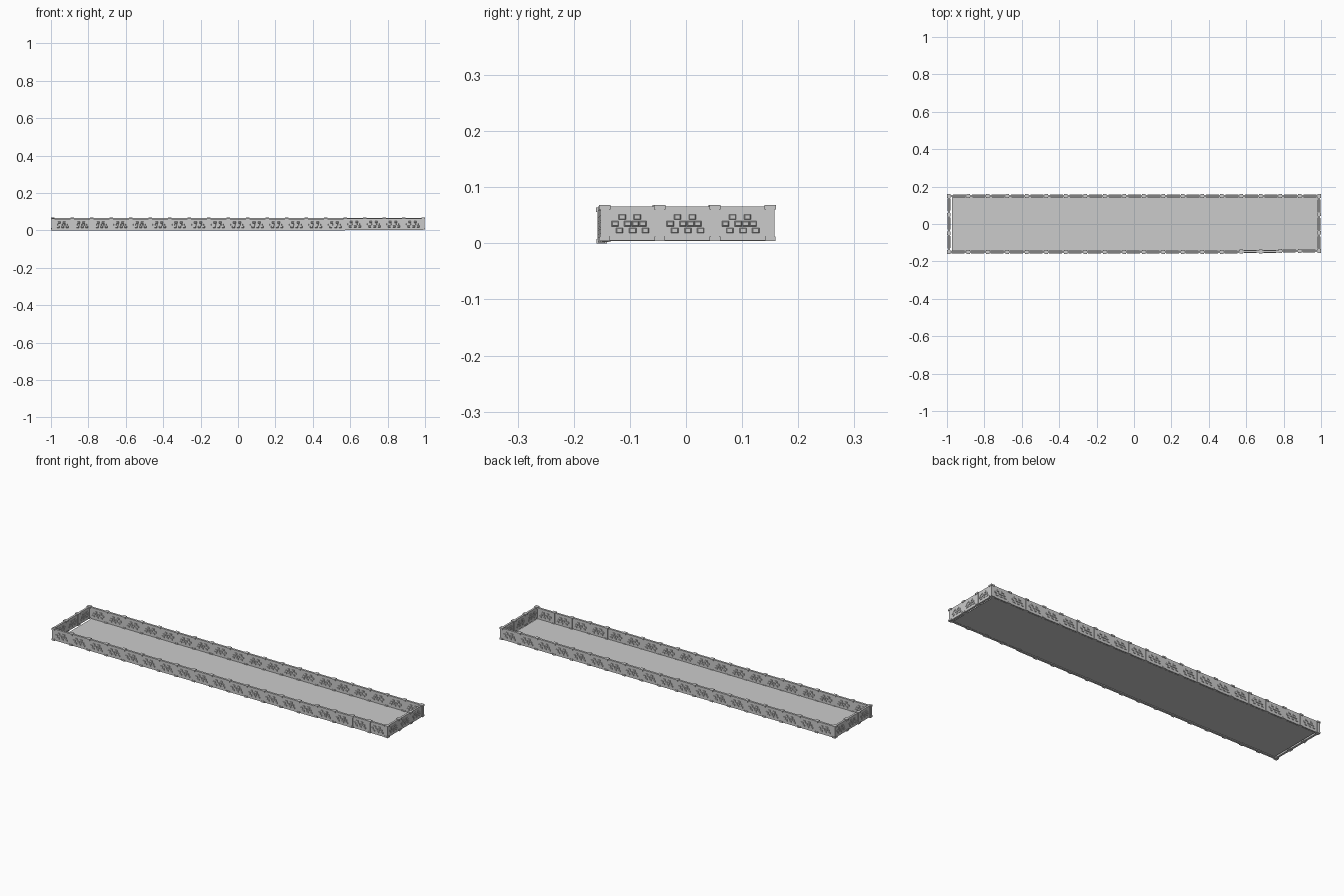
import bpy, bmesh, math
from mathutils import Matrix, Vector

if "Cube" in bpy.data.objects:
    bpy.data.objects.remove(bpy.data.objects["Cube"])


def box(bm, center, size, taper=None):
    """Axis-aligned box; taper shrinks the face pointing along the given y sign."""
    verts = bmesh.ops.create_cube(bm, size=1)["verts"]
    for v in verts:
        k = 0.7 if taper and v.co.y * taper > 0 else 1.0
        v.co = Vector((v.co.x * size[0] * k, v.co.y * size[1], v.co.z * size[2] * k)) + Vector(center)


def mesh_from(name, bm):
    me = bpy.data.meshes.new(name)
    bm.to_mesh(me)
    bm.free()
    return me


def place(name, me, loc, rot=0.0, sx=1.0):
    ob = bpy.data.objects.new(name, me)
    bpy.context.collection.objects.link(ob)
    ob.location = loc
    ob.rotation_euler = (0, 0, rot)
    ob.scale = (sx, 1, 1)
    return ob


# Wall panel: slab of unit pitch 0.1 along x with raised bricks on both faces
PITCH, THICK = 0.1, 0.011
bm = bmesh.new()
box(bm, (0, 0, 0.0355), (PITCH, THICK, 0.061))
rows = [(0.047, (-0.009, 0.018)),
        (0.035, (-0.019, -0.006, 0.008, 0.031)),
        (0.023, (-0.024, -0.001, 0.023))]
for side in (-1, 1):
    for z, xs in rows:
        for x in xs:
            box(bm, (-side * x * -1 if side < 0 else -x, side * (THICK / 2 + 0.0008), z),
                (0.014, 0.003, 0.010), taper=side)
panel = mesh_from("wall_panel", bm)

# Post: square shaft with a wider base block and cap
bm = bmesh.new()
box(bm, (0, 0, 0.0355), (0.015, 0.015, 0.061))
box(bm, (0, 0, 0.008), (0.019, 0.019, 0.008))
box(bm, (0, 0, 0.064), (0.020, 0.020, 0.008))
post = mesh_from("wall_post", bm)


def wall(name, start, end, count, offset=lambda t: (0, 0)):
    """Run of panels between posts; offset gives small (y, z) shifts per panel."""
    a, b = Vector(start), Vector(end)
    d = b - a
    rot = math.atan2(d.y, d.x)
    for i in range(count):
        dy, dz = offset(i / count)
        shift = Vector((0, dy, dz))
        place(f"{name}_panel_{i}", panel, a + d * ((i + 0.5) / count) + shift, rot,
              d.length / count / PITCH)
        place(f"{name}_post_{i}", post, a + d * (i / count) + shift, rot)


def front_shift(t):
    # last few front panels step inward slightly
    if t < 0.77:
        return (0.0, -0.004)
    return (0.003, -0.002) if t < 0.87 else (0.006, -0.002)


# Perimeter, running counter-clockwise so outer faces match
wall("front_wall", (-0.99, -0.150, 0), (0.99, -0.150, 0), 19, front_shift)
wall("right_wall", (0.99, -0.145, 0), (0.99, 0.150, 0), 3)
wall("back_wall", (0.99, 0.150, 0), (-0.99, 0.150, 0), 19)
wall("left_wall", (-0.99, 0.150, 0), (-0.99, -0.150, 0), 3)

# Floor sheet, leaving a narrow gap at the left end
bm = bmesh.new()
box(bm, (0.004, 0.003, 0.005), (1.956, 0.292, 0.002))
place("floor", mesh_from("floor", bm), (0, 0, 0))
bpy.context.view_layer.update()

# Rest the lowest wall pieces on the ground
low = min((o.matrix_world @ Vector(c)).z for o in bpy.context.collection.objects for c in o.bound_box)
for o in bpy.context.collection.objects:
    o.location.z -= low
